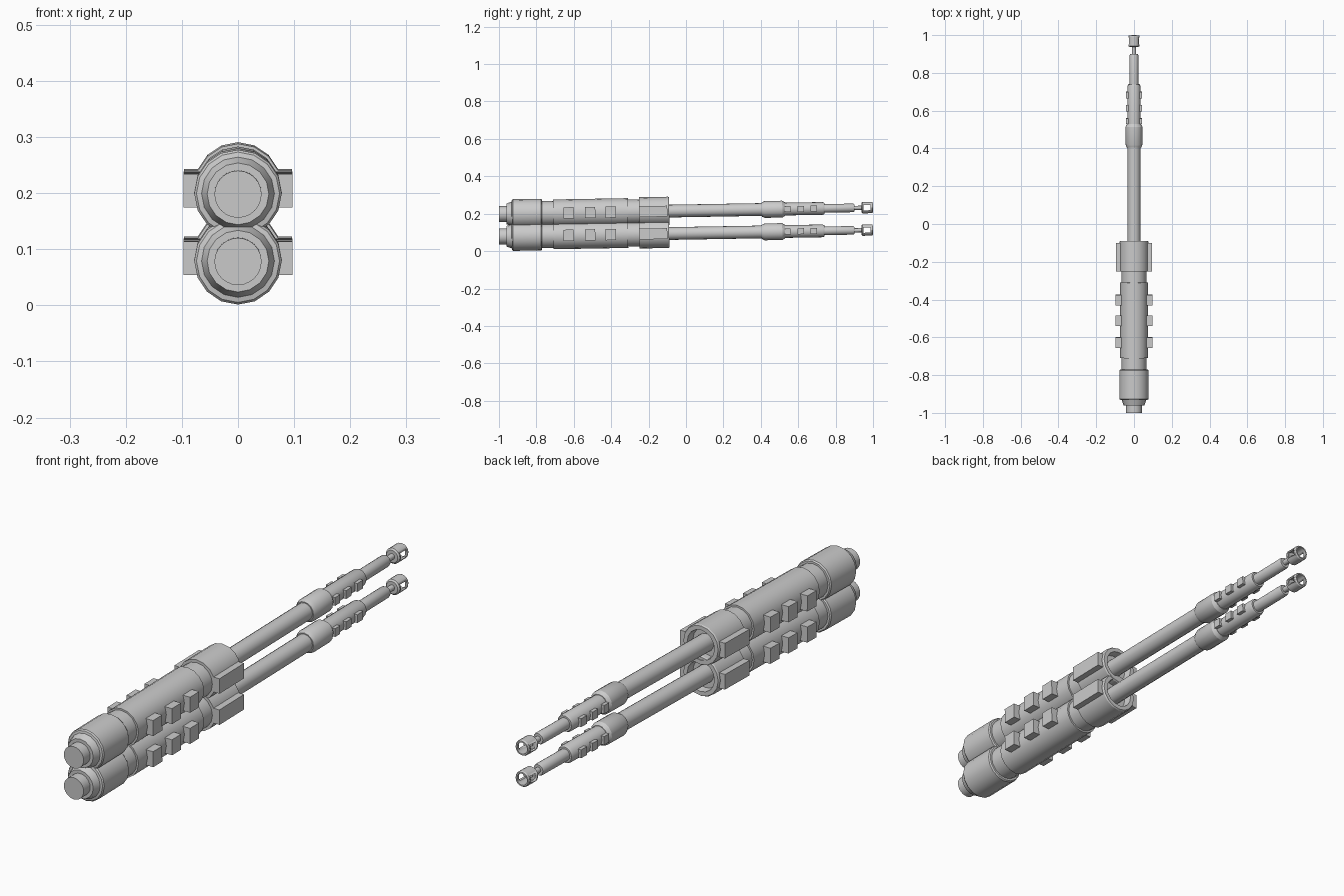
import bpy, bmesh, math
from mathutils import Matrix

if "Cube" in bpy.data.objects:
    bpy.data.objects.remove(bpy.data.objects["Cube"])

TILT = Matrix.Rotation(math.radians(1), 4, 'X')


def finish(name, bm, base):
    bmesh.ops.remove_doubles(bm, verts=bm.verts, dist=1e-5)
    bmesh.ops.recalc_face_normals(bm, faces=bm.faces)
    me = bpy.data.meshes.new(name)
    bm.to_mesh(me)
    bm.free()
    ob = bpy.data.objects.new(name, me)
    bpy.context.collection.objects.link(ob)
    ob.matrix_world = base
    bpy.ops.object.select_all(action='DESELECT')
    ob.select_set(True)
    bpy.context.view_layer.objects.active = ob
    bpy.ops.object.shade_smooth_by_angle(angle=math.radians(30))
    return ob


def lathe(name, base, profile, n=16):
    """Spin (y, radius) points around the barrel axis."""
    bm = bmesh.new()
    rings = []
    for y, r in profile:
        rings.append([bm.verts.new((r * math.sin(2 * math.pi * i / n), y,
                                    r * math.cos(2 * math.pi * i / n))) for i in range(n)])
    for a, b in zip(rings, rings[1:]):
        for i in range(n):
            j = (i + 1) % n
            bm.faces.new((a[i], a[j], b[j], b[i]))
    return finish(name, bm, base)


def boxes(name, base, spans, x0, x1, hz):
    """Blocks on both sides, one pair for each (y0, y1) span."""
    bm = bmesh.new()
    for y0, y1 in spans:
        for s in (-1, 1):
            m = (Matrix.Translation((s * (x0 + x1) / 2, (y0 + y1) / 2, 0))
                 @ Matrix.Diagonal((x1 - x0, y1 - y0, 2 * hz, 1)))
            bmesh.ops.create_cube(bm, size=1, matrix=m)
    return finish(name, bm, base)


for label, z in (("upper", 0.2155), ("lower", 0.0955)):
    base = Matrix.Translation((0, 0, z)) @ TILT

    # rear plug and receiver
    lathe(label + "_rear_plug", base, [(-1, 0), (-1, .042), (-.95, .042), (-.95, 0)], 24)
    lathe(label + "_receiver", base, [
        (-.96, 0), (-.96, .055), (-.932, .065), (-.93, .074), (-.925, .078),
        (-.775, .078), (-.77, .074), (-.77, .066), (-.71, .066), (-.71, .073),
        (-.31, .073), (-.31, .066), (-.24, .066), (-.24, 0)])
    boxes(label + "_receiver_blocks", base,
          [(-.655, -.60), (-.54, -.485), (-.43, -.375)], .05, .097, .03)

    # front sleeve with recessed mouth
    lathe(label + "_sleeve", base, [
        (-.25, 0), (-.25, .077), (-.095, .077), (-.09, .074), (-.09, .058),
        (-.12, .054), (-.12, 0)])
    boxes(label + "_sleeve_rails", base, [(-.25, -.1)], .06, .096, .029)

    # barrel, collar and stepped muzzle
    lathe(label + "_barrel", base, [
        (-.14, 0), (-.14, .034), (.43, .034), (.43, 0)])
    lathe(label + "_collar", base, [
        (.405, 0), (.405, .038), (.42, .045), (.515, .045), (.53, .036), (.53, 0)])
    lathe(label + "_muzzle", base, [
        (.52, 0), (.52, .034), (.73, .034), (.74, .03), (.74, .023), (.893, .023),
        (.9, .02), (.9, .011), (.95, .011), (.95, 0)])
    boxes(label + "_muzzle_blocks", base,
          [(.53, .56), (.597, .63), (.665, .70)], .02, .043, .016)

    # hollow tip with a window through both sides
    tip = lathe(label + "_tip", base, [
        (.938, 0), (.938, .024), (.943, .03), (.994, .03), (.999, .027),
        (.999, .022), (.946, .022), (.946, 0)])
    bm = bmesh.new()
    bmesh.ops.create_cube(bm, size=1, matrix=Matrix.Translation((0, .968, 0))
                          @ Matrix.Diagonal((.1, .037, .028, 1)))
    cutter = finish("tip_window_cutter", bm, base)
    cutter.hide_render = True
    mod = tip.modifiers.new("window", 'BOOLEAN')
    mod.object = cutter
    mod.operation = 'DIFFERENCE'
    mod.solver = 'EXACT'
    bpy.context.view_layer.objects.active = tip
    bpy.ops.object.modifier_apply(modifier=mod.name)
    bpy.data.objects.remove(cutter)
